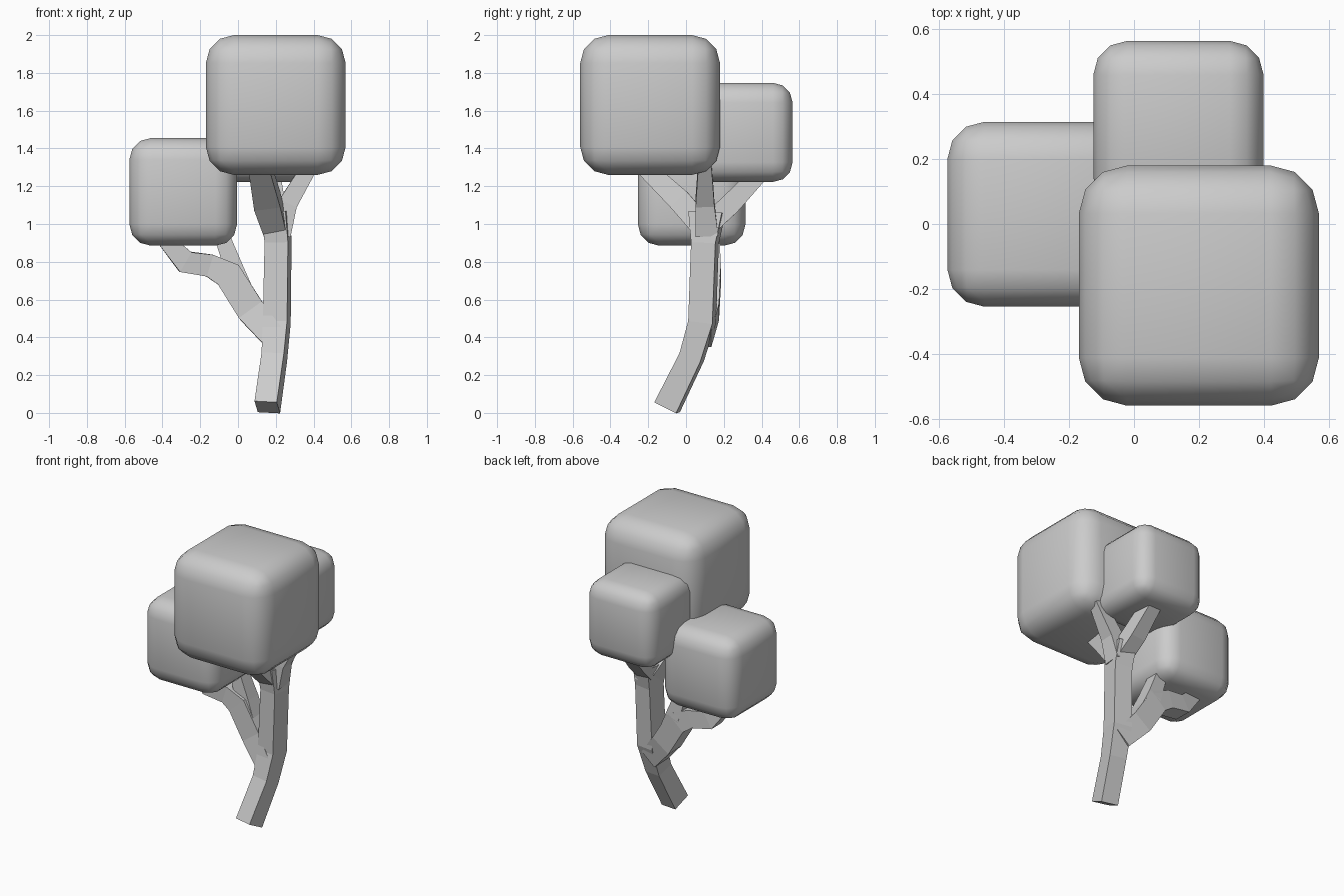
import bpy, bmesh, math
from mathutils import Vector

if "Cube" in bpy.data.objects:
    bpy.data.objects.remove(bpy.data.objects["Cube"], do_unlink=True)

grey = bpy.data.materials.new("plain grey")
grey.use_nodes = True
grey.diffuse_color = (0.6, 0.6, 0.6, 1)
grey.node_tree.nodes["Principled BSDF"].inputs["Base Color"].default_value = (0.6, 0.6, 0.6, 1)


def add_object(name, bm):
    bmesh.ops.recalc_face_normals(bm, faces=bm.faces[:])
    mesh = bpy.data.meshes.new(name)
    bm.to_mesh(mesh)
    bm.free()
    mesh.materials.append(grey)
    obj = bpy.data.objects.new(name, mesh)
    bpy.context.collection.objects.link(obj)
    return obj


def foliage(name, centre, size):
    """Rounded, smooth-shaded cube of leaves."""
    bm = bmesh.new()
    bmesh.ops.create_cube(bm, size=size)
    bmesh.ops.bevel(bm, geom=bm.edges[:], offset=size * 0.2, segments=3,
                    profile=0.5, affect='EDGES')
    for f in bm.faces:
        f.smooth = True
    add_object(name, bm).location = centre


def limb(name, path, side):
    """Flat-faced four-sided tube; path rows are x, y, z, width, depth."""
    bm = bmesh.new()
    pts = [Vector(p[:3]) for p in path]
    rings = []
    for i, (p, row) in enumerate(zip(pts, path)):
        along = (pts[min(i + 1, len(pts) - 1)] - pts[max(i - 1, 0)]).normalized()
        u = Vector(side)
        u = (u - along * u.dot(along)).normalized()
        v = along.cross(u)
        w, d = row[3] / 2, row[4] / 2
        rings.append([bm.verts.new(p + u * w * a + v * d * b)
                      for a, b in ((-1, -1), (1, -1), (1, 1), (-1, 1))])
    for r, s in zip(rings, rings[1:]):
        for k in range(4):
            n = (k + 1) % 4
            bm.faces.new((r[k], r[n], s[n], s[k]))
    bm.faces.new(rings[0])
    bm.faces.new(rings[-1])
    add_object(name, bm)


# Leaf blocks
foliage("front_foliage", (0.2, -0.19, 1.63), 0.74)
foliage("back_foliage", (0.137, 0.302, 1.485), 0.525)
foliage("side_foliage", (-0.29, 0.03, 1.17), 0.57)

# Trunk, slightly turned about its axis
limb("trunk", [(0.155, -0.1, 0.03, 0.12, 0.13), (0.192, 0.03, 0.295, 0.12, 0.12),
               (0.205, 0.085, 0.48, 0.13, 0.13), (0.212, 0.1, 0.9, 0.125, 0.13),
               (0.2, 0.11, 1.06, 0.13, 0.18)], (1, -0.15, 0))

# Upper fork
limb("front_branch", [(0.2, 0.1, 0.97, 0.12, 0.12), (0.155, -0.03, 1.12, 0.14, 0.12),
                      (0.11, -0.24, 1.32, 0.11, 0.09)], (1, 0, 0))
limb("right_branch", [(0.22, 0.11, 0.95, 0.12, 0.12), (0.265, 0.1, 1.11, 0.1, 0.1),
                      (0.39, 0.1, 1.32, 0.08, 0.07)], (1, 0, 0))
limb("back_branch", [(0.21, 0.1, 0.98, 0.11, 0.11), (0.19, 0.23, 1.1, 0.11, 0.11),
                     (0.17, 0.41, 1.29, 0.09, 0.09)], (1, 0, 0))

# Lower side branch and its twig
limb("side_branch", [(0.19, 0.07, 0.4, 0.13, 0.13), (0.07, 0.11, 0.54, 0.13, 0.15),
                     (-0.05, 0.12, 0.73, 0.13, 0.15), (-0.15, 0.12, 0.78, 0.12, 0.12),
                     (-0.28, 0.11, 0.8, 0.12, 0.12), (-0.39, 0.1, 0.92, 0.1, 0.08)], (0, 1, 0))
limb("side_twig", [(0.06, 0.11, 0.58, 0.12, 0.1), (-0.02, 0.13, 0.76, 0.11, 0.1),
                   (-0.09, 0.13, 0.95, 0.09, 0.08)], (0, 1, 0))
